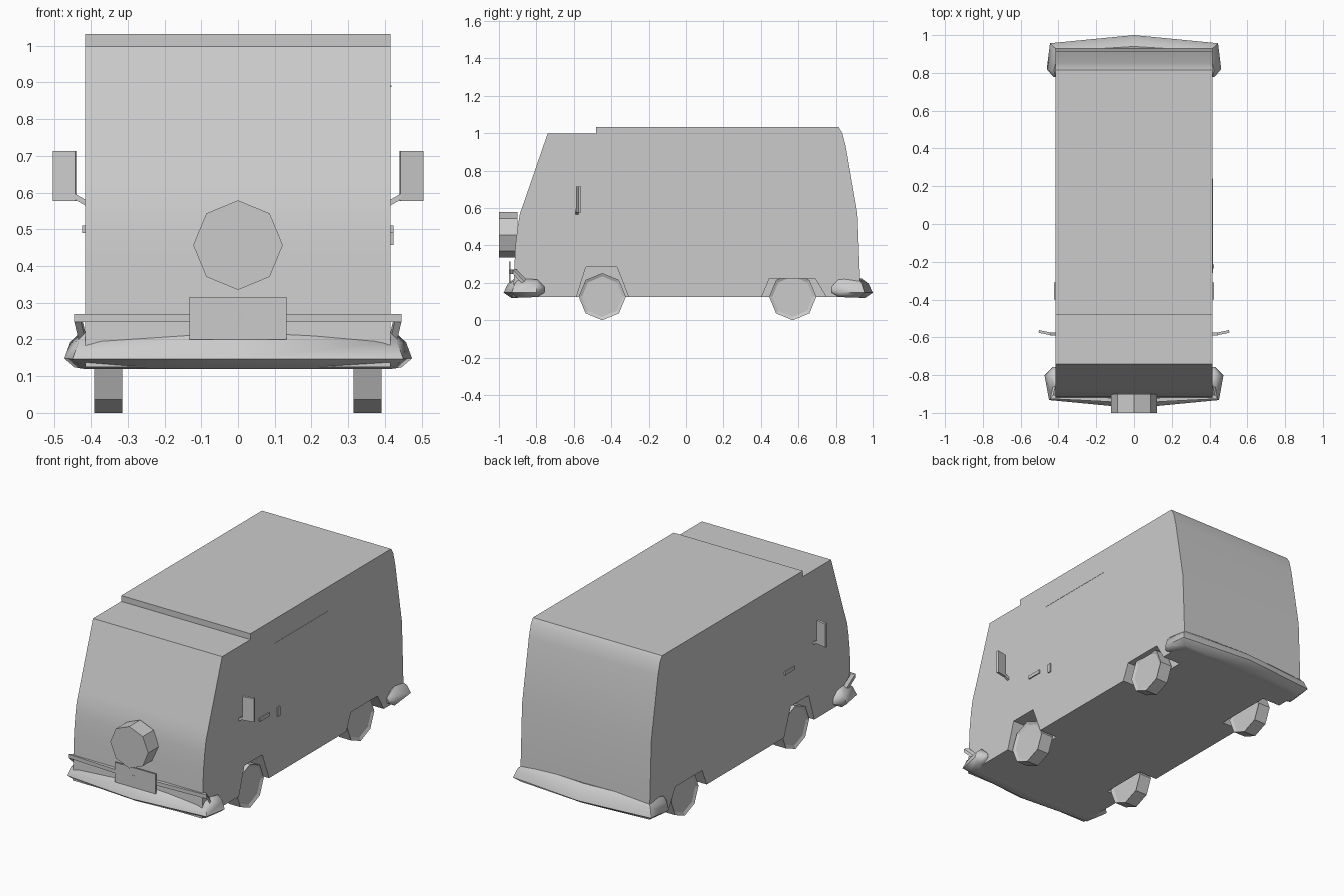
import bpy, bmesh, math
from mathutils import Vector, Matrix

if "Cube" in bpy.data.objects:
    bpy.data.objects.remove(bpy.data.objects["Cube"])


def finish(name, bm, smooth=None):
    bmesh.ops.recalc_face_normals(bm, faces=bm.faces[:])
    me = bpy.data.meshes.new(name)
    bm.to_mesh(me)
    bm.free()
    ob = bpy.data.objects.new(name, me)
    bpy.context.collection.objects.link(ob)
    if smooth:
        bpy.ops.object.select_all(action='DESELECT')
        bpy.context.view_layer.objects.active = ob
        ob.select_set(True)
        bpy.ops.object.shade_smooth_by_angle(angle=math.radians(smooth))
    return ob


def extrude_profile(name, pts, x0, x1, smooth=None):
    bm = bmesh.new()
    f = bm.faces.new([bm.verts.new((x0, y, z)) for y, z in pts])
    r = bmesh.ops.extrude_face_region(bm, geom=[f])
    vs = [v for v in r['geom'] if isinstance(v, bmesh.types.BMVert)]
    bmesh.ops.translate(bm, verts=vs, vec=(x1 - x0, 0, 0))
    return finish(name, bm, smooth)


def box(name, lo, hi, turn=0):
    lo, hi = Vector(lo), Vector(hi)
    bm = bmesh.new()
    bmesh.ops.create_cube(bm, size=1, matrix=Matrix.Translation((lo + hi) / 2)
                          @ Matrix.Rotation(turn, 4, 'Z') @ Matrix.Diagonal((*(hi - lo), 1)))
    return finish(name, bm)


def loft(name, rings, smooth=None):
    bm = bmesh.new()
    rs = [[bm.verts.new(p) for p in ring] for ring in rings]
    n = len(rs[0])
    for a, b in zip(rs, rs[1:]):
        for i in range(n):
            j = (i + 1) % n
            bm.faces.new((a[i], a[j], b[j], b[i]))
    bm.faces.new(rs[0])
    bm.faces.new(rs[-1])
    return finish(name, bm, smooth)


def octagon(name, centre, radius, width, axis, rim):
    bm = bmesh.new()
    bmesh.ops.create_cone(bm, cap_ends=True, segments=8, radius1=radius, radius2=radius,
                          depth=width, matrix=Matrix.Translation(centre)
                          @ Matrix.Rotation(math.pi / 2, 4, axis))
    if rim:
        caps = [f for f in bm.faces if len(f.verts) == 8]
        bmesh.ops.inset_individual(bm, faces=caps, thickness=0.018, depth=-0.008)
    return finish(name, bm)


# Body shell with the stepped roof
body = extrude_profile('body', [
    (-0.925, 0.125), (-0.912, 0.40), (-0.90, 0.50), (-0.888, 0.57), (-0.865, 0.635),
    (-0.74, 0.998), (-0.48, 0.998), (-0.48, 1.032), (0.815, 1.032), (0.835, 1.0),
    (0.853, 0.93), (0.915, 0.57), (0.932, 0.125)], -0.416, 0.416, 30)

# Wheel arch notches
arches = {'front': [(-0.60, 0.08), (-0.535, 0.285), (-0.37, 0.285), (-0.29, 0.08)],
          'rear': [(0.385, 0.08), (0.445, 0.222), (0.69, 0.222), (0.775, 0.08)]}
for end, pts in arches.items():
    for s in (-1, 1):
        cut = extrude_profile(end + '_arch_cutter', pts, s * 0.30, s * 0.45)
        cut.hide_render = True
        m = body.modifiers.new('arch', 'BOOLEAN')
        m.operation, m.object, m.solver = 'DIFFERENCE', cut, 'EXACT'
        bpy.context.view_layer.objects.active = body
        bpy.ops.object.modifier_apply(modifier=m.name)
        bpy.data.objects.remove(cut)

# Wheels and the spare on the nose
for end, y in (('front', -0.448), ('rear', 0.57)):
    for side, s in (('left', -1), ('right', 1)):
        octagon(f'{end}_{side}_wheel', (s * 0.353, y, 0.126), 0.126, 0.077, 'Y', True)
octagon('spare_wheel', (0, -0.95, 0.457), 0.122, 0.10, 'X', False)

# Wrap-around bumpers: section is (inset, height)
section = [(0.04, 0.12), (0, 0.147), (0.022, 0.195), (0.06, 0.224), (0.095, 0.215), (0.10, 0.125)]


def bumper(name, path, sy):
    half = []
    for x, y, nx, ny, k in path:
        half.append([(x + nx * i * k, sy * (y - ny * i * k), 0.16 + (h - 0.16) * k)
                     for i, h in section])
    left = [[(-x, y, z) for x, y, z in r] for r in half[:0:-1]]
    loft(name, left + half, 50)


bumper('front_bumper', [(0, 0.975, 0, 1, 1), (0.45, 0.932, -0.75, 0.7, 1),
                        (0.474, 0.80, -0.8, 0.1, 0.9), (0.43, 0.757, -0.5, 0, 0.3)], -1)
bumper('rear_bumper', [(0, 1.0, 0, 1, 1), (0.445, 0.957, -0.75, 0.7, 1),
                       (0.462, 0.82, -0.7, 0.1, 0.9), (0.425, 0.777, -0.5, 0, 0.3)], 1)

# Guard rail above the front bumper
rail = [(0.42, -0.845, 0.185), (0.437, -0.915, 0.258), (0, -0.937, 0.258)]
rail += [(-x, y, z) for x, y, z in rail[1::-1]]
loft('bumper_guard_rail', [[(x + dx * (1 if x > 0 else -1 if x < 0 else 0), y + dy, z + dz)
     for dx, dy, dz in ((-.01, .01, -.01), (.008, -.01, -.01), (.008, -.01, .012), (-.01, .01, .012))]
     for x, y, z in rail])
box('front_plate', (-0.132, -0.946, 0.2), (0.132, -0.937, 0.315))

# Mirrors, handles and the side door rail
for side, s in (('left', -1), ('right', 1)):
    xs = sorted((s * 0.44, s * 0.505))
    box(side + '_mirror', (xs[0], -0.582, 0.577), (xs[1], -0.568, 0.714), s * 0.2)
    loft(side + '_mirror_arm', [[(s * x, y, z + dz) for y, dz in
         ((-0.59, -0.008), (-0.575, -0.008), (-0.575, 0.008), (-0.59, 0.008))]
         for x, z in ((0.41, 0.57), (0.445, 0.59))])
    xs = sorted((s * 0.41, s * 0.423))
    box(side + '_door_handle', (xs[0], -0.40, 0.49), (xs[1], -0.31, 0.51))
box('side_door_handle', (0.41, -0.235, 0.457), (0.423, -0.215, 0.51))
box('side_door_rail', (0.41, -0.26, 0.888), (0.4175, 0.24, 0.892))
